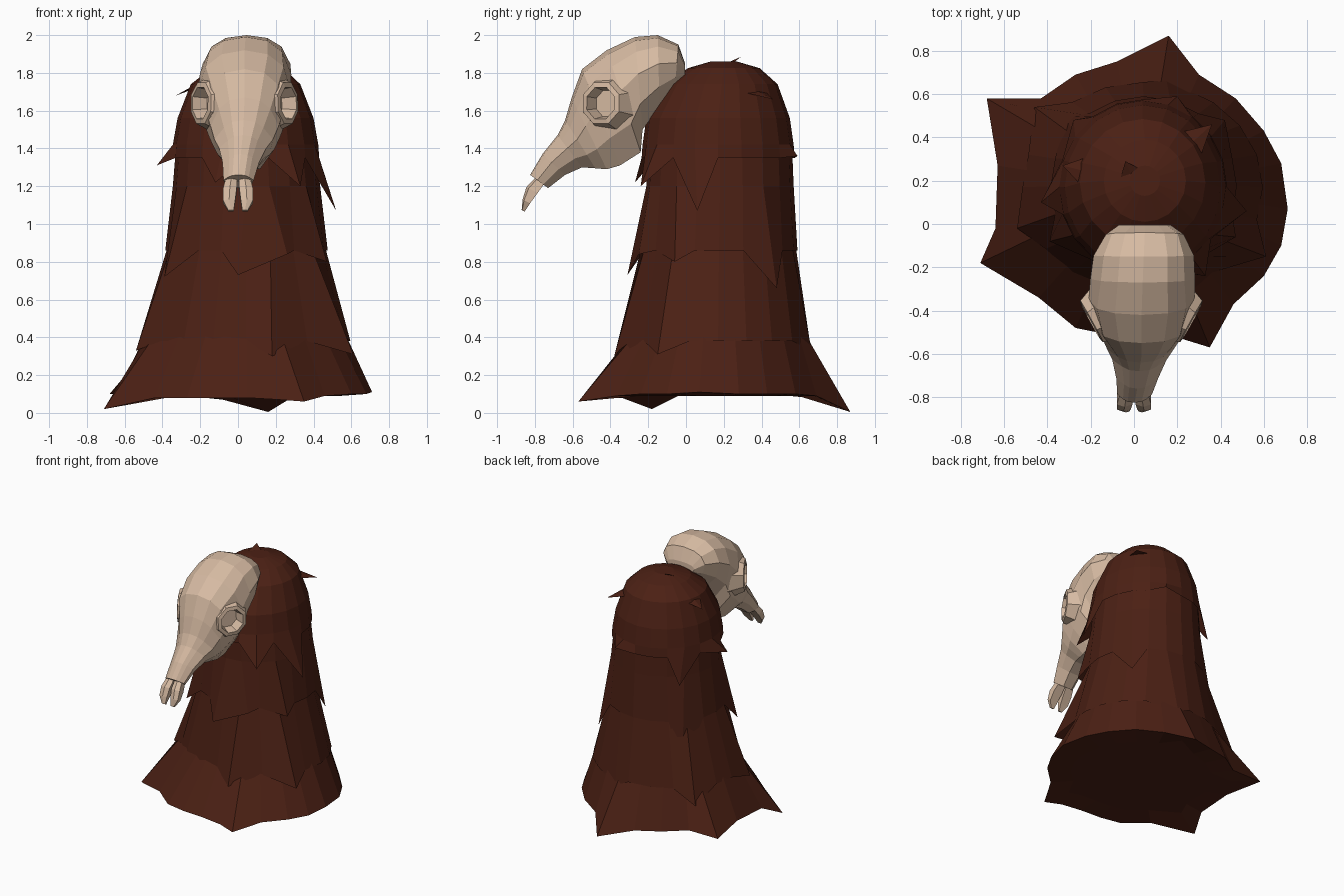
import bpy, bmesh, math
from mathutils import Vector as V

if "Cube" in bpy.data.objects:
    bpy.data.objects.remove(bpy.data.objects["Cube"])


def material(name, rgb):
    m = bpy.data.materials.new(name)
    m.diffuse_color = (*rgb, 1)
    m.use_nodes = True
    m.node_tree.nodes["Principled BSDF"].inputs["Base Color"].default_value = m.diffuse_color
    return m


cloth = material("dark_red_cloth", (0.071, 0.0145, 0.007))
bone = material("pale_bone", (0.67, 0.49, 0.36))


def loft(name, rings, mat):
    """Skin equal-length closed rings; a ring of one repeated point makes a fan cap."""
    bm = bmesh.new()
    vs = [[bm.verts.new(p) for p in r] for r in rings]
    n = len(rings[0])
    for a, b in zip(vs, vs[1:]):
        for i in range(n):
            j = (i + 1) % n
            bm.faces.new((a[i], a[j], b[j], b[i]))
    bmesh.ops.remove_doubles(bm, verts=bm.verts, dist=0.0005)
    bmesh.ops.recalc_face_normals(bm, faces=bm.faces)
    me = bpy.data.meshes.new(name)
    bm.to_mesh(me)
    bm.free()
    me.materials.append(mat)
    ob = bpy.data.objects.new(name, me)
    bpy.context.collection.objects.link(ob)
    return ob


def ellipse(e, angles):
    cx, cy, rx, ry, z = e
    return [V((cx + rx * math.cos(a), cy + ry * math.sin(a), z)) for a in angles]


def centre(ring):
    return [sum(ring, V()) / len(ring)] * len(ring)


# cloak layers: stacked ellipses whose hem is pulled out into ragged points
def layer(name, ellipses, spikes, closed=False, n=20):
    angles = [2 * math.pi * i / n for i in range(n)]
    rings = [ellipse(e, angles) for e in ellipses]
    cx, cy, rx, ry, _ = ellipses[-1]
    for x, y, z in spikes:
        a = math.atan2((y - cy) / ry, (x - cx) / rx)
        rings[-1][round(a / (2 * math.pi) * n) % n] = V((x, y, z))
    if closed:
        rings.insert(0, centre(rings[0]))
    return loft(name, rings, cloth)


layer("hood", [(.05, .2, .07, .07, 1.86), (.05, .2, .19, .19, 1.825), (.04, .19, .29, .295, 1.74),
               (.04, .17, .36, .38, 1.56), (.04, .17, .385, .4, 1.42), (.04, .17, .39, .405, 1.35)],
      [(.52, .06, 1.07), (.33, -.24, 1.2), (-.43, .1, 1.31), (-.28, .48, 1.15), (.2, .59, 1.36),
       (-.12, -.27, 1.22)], closed=True)
layer("middle_cloak", [(.04, .18, .365, .38, 1.45), (.045, .18, .39, .39, 1.2), (.045, .175, .43, .415, .86)],
      [(-.39, -.08, .72), (0, -.31, .73), (.42, .48, .66), (-.32, .5, .52), (.47, -.06, .8), (.26, -.25, .84)])
layer("lower_cloak", [(.045, .175, .405, .4, .92), (.04, .17, .555, .485, .38)],
      [(.18, -.38, .3), (.61, -.15, .31), (-.54, -.02, .33), (-.46, .54, .28), (.15, .665, .33)])

# flared skirt with an irregular hem, closed by a nearly flat underside
hem = [V(p) for p in [
    (.71, .07, .11), (.68, .28, .1), (.6, .43, .1), (.47, .58, .1), (.3, .69, .09), (.16, .87, .005),
    (-.08, .75, .07), (-.27, .69, .09), (-.43, .58, .1), (-.68, .58, .1), (-.63, .27, .11),
    (-.64, -.02, .1), (-.71, -.18, .02), (-.44, -.34, .08), (-.27, -.48, .08), (-.12, -.51, .08),
    (.05, -.52, .08), (.22, -.53, .07), (.35, -.57, .06), (.46, -.37, .09), (.6, -.24, .1), (.68, -.1, .1)]]
hem_angles = [math.atan2((p.y - .17) / .47, (p.x - .04) / .53) for p in hem]
inner = [V((.03 + (p.x - .03) * .75, .12 + (p.y - .12) * .75, .09)) for p in hem]
loft("skirt", [ellipse((.04, .17, .535, .465, .42), hem_angles), hem, inner, centre(inner)], cloth)

# small tufts sticking out of the hood
for i, (base, tip) in enumerate([((.25, .36, 1.70), (.36, .46, 1.66)),
                                 ((-.21, .24, 1.73), (-.33, .27, 1.68)),
                                 ((0, .2, 1.83), (-.04, .29, 1.885))]):
    b, t = V(base), V(tip)
    d = t - b
    out = (b - V((.04, .18, 1.45))).normalized()
    side = d.cross(out).normalized() * .08
    tri = [b + side, b - side, b - d * .3 + out * .02]
    loft(f"hood_tuft_{i + 1}", [centre(tri), tri, [t] * 3], cloth)

# skull: sections from the back of the cranium to the snout
# (top y, top z, bottom y, bottom z, half width, centre x, pinch of the upper side)
sections = [
    (-.005, 1.85, -.005, 1.77, .12, .05, 1), (-.04, 1.95, -.06, 1.71, .18, .05, 1),
    (-.15, 2.0, -.14, 1.62, .232, .045, .95), (-.27, 1.99, -.23, 1.5, .242, .04, .95),
    (-.42, 1.92, -.24, 1.38, .245, .035, 1), (-.55, 1.82, -.35, 1.31, .21, .035, 1),
    (-.605, 1.67, -.42, 1.29, .18, .035, .9), (-.64, 1.55, -.48, 1.295, .155, .03, .8),
    (-.68, 1.47, -.55, 1.3, .125, .025, .75), (-.76, 1.37, -.64, 1.26, .097, .015, .75),
    (-.825, 1.26, -.73, 1.19, .08, .003, .8)]
outline = [(0, 0), (.04, .5), (.16, .84), (.4, 1), (.72, .88), (1, .45)]
outline += [(t, -w) for t, w in outline[:0:-1]]
rings = []
for ty, tz, by, bz, hw, cx, pinch in sections:
    rings.append([V((cx + w * hw * (pinch if t < .3 else 1), ty + (by - ty) * t, tz + (bz - tz) * t))
                  for t, w in outline])
skull = loft("skull", [centre(rings[0])] + rings + [centre(rings[-1])], bone)

# eye sockets: flared octagonal rims around holes cut in the skull
for s, label in ((1, "right"), (-1, "left")):
    c = V((.034 + s * .23, -.45, 1.64))
    axis = V((s * .87, -.48, .03)).normalized()
    u = axis.cross(V((0, 0, 1))).normalized()
    v = u.cross(axis)

    def circle(r, h):
        return [c + axis * h + (u * math.cos(k * math.pi / 4 + .39) + v * math.sin(k * math.pi / 4 + .39)) * r
                for k in range(8)]

    loft(f"{label}_eye_socket", [circle(.165, -.11), circle(.118, 0), circle(.09, .005),
                                 circle(.075, -.075), centre(circle(.075, -.075))], bone)
    body = [circle(.09, -.08), circle(.09, .15)]
    cutter = loft(f"{label}_eye_cutter", [centre(body[0])] + body + [centre(body[1])], bone)
    cutter.hide_render = True
    cutter.hide_viewport = True
    mod = skull.modifiers.new(f"{label}_eye_hole", 'BOOLEAN')
    mod.operation = 'DIFFERENCE'
    mod.solver = 'EXACT'
    mod.object = cutter

# split snout tip: two tapering prongs
for s, label in ((1, "right"), (-1, "left")):
    path = [(.034, -.765, 1.24, .03, .025), (.043, -.815, 1.18, .036, .03), (.047, -.845, 1.12, .032, .02),
            (.037, -.862, 1.07, .014, .008)]
    prong = []
    for x, y, z, w, d in path:
        prong.append([V((s * x + i * w, y + j * d, z + j * d * -.5))
                      for i, j in ((-1, -.6), (0, -1), (1, -.6), (1, 1), (-1, 1))])
    loft(f"{label}_snout_prong", [centre(prong[0])] + prong + [centre(prong[-1])], bone)
